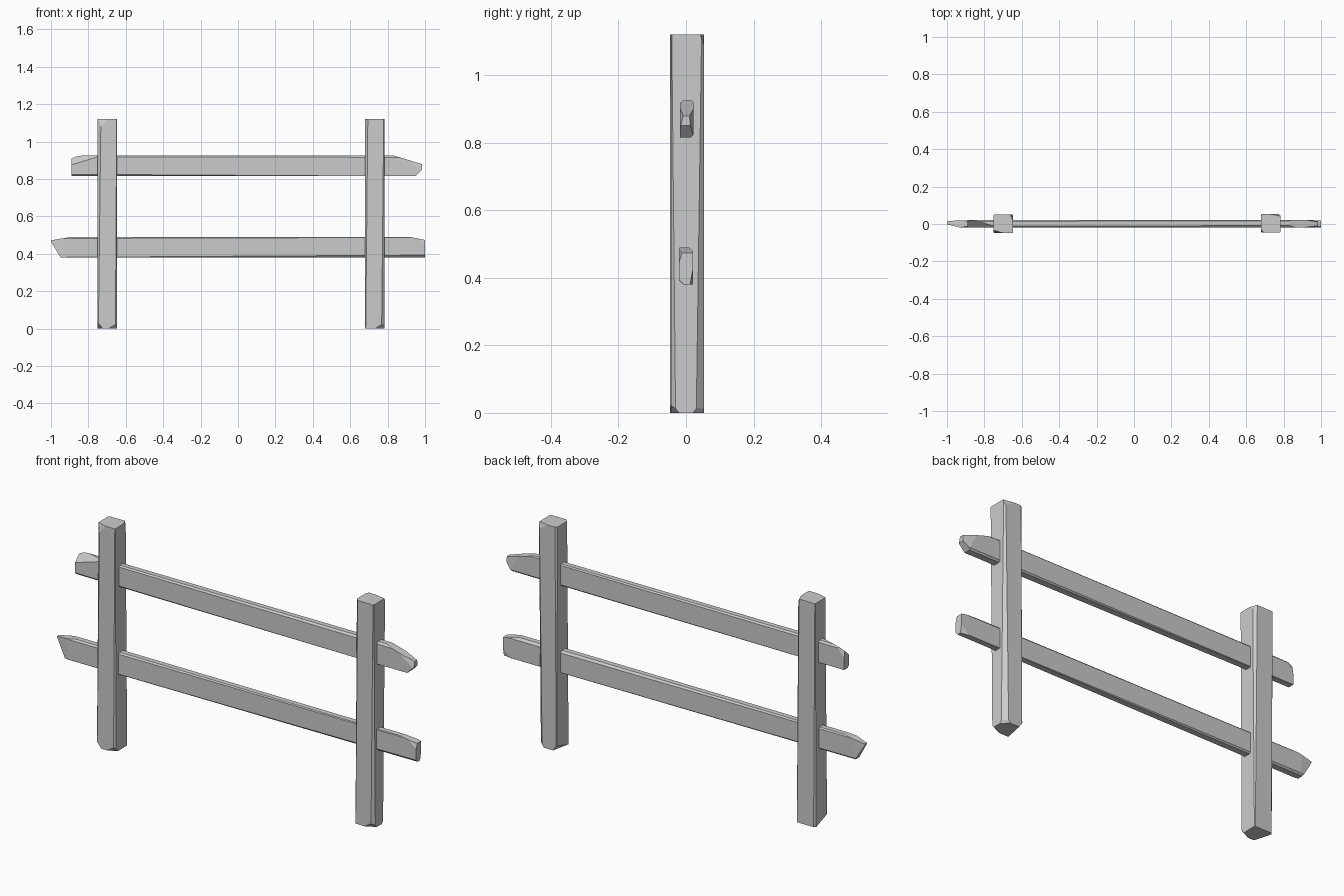
import bpy, bmesh
from mathutils import Vector


def hewn_beam(name, lo, hi, cuts):
    """Box between lo and hi; each cut (nx, ny, nz, depth) planes off the corner or edge facing n."""
    lo, hi = Vector(lo), Vector(hi)
    centre, half = (lo + hi) / 2, (hi - lo) / 2
    bm = bmesh.new()
    bmesh.ops.create_cube(bm, size=2)
    bmesh.ops.scale(bm, vec=half, verts=bm.verts)
    for nx, ny, nz, depth in cuts:
        n = Vector((nx, ny, nz)).normalized()
        corner = Vector([h if c > 0 else -h if c < 0 else 0 for c, h in zip(n, half)])
        bmesh.ops.bisect_plane(bm, geom=bm.verts[:] + bm.edges[:] + bm.faces[:], dist=1e-6,
                               plane_co=corner - n * depth, plane_no=n, clear_outer=True)
        rim = [e for e in bm.edges if e.is_boundary]
        if rim:
            bmesh.ops.holes_fill(bm, edges=rim, sides=0)
    bmesh.ops.recalc_face_normals(bm, faces=bm.faces)
    mesh = bpy.data.meshes.new(name)
    bm.to_mesh(mesh)
    bm.free()
    obj = bpy.data.objects.new(name, mesh)
    obj.location = centre
    bpy.context.collection.objects.link(obj)
    return obj


# Upright posts: slightly uneven edge chamfers, worn feet and tops
hewn_beam("left_post", (-0.75, -0.048, 0), (-0.647, 0.05, 1.12), [
    (-1, -1, 0.012, 0.012), (1, -1, -0.006, 0.006), (1, 1, 0.01, 0.010), (-1, 1, -0.006, 0.006),
    (-0.3, -1, 0.25, 0.014), (1, 0.4, 0.5, 0.012),
    (-1, -0.3, -0.8, 0.02), (0.5, -1, -0.8, 0.016),
])
hewn_beam("right_post", (0.68, -0.045, 0), (0.782, 0.053, 1.12), [
    (-1, -1, 0.010, 0.010), (1, -1, -0.010, 0.010), (1, 1, -0.014, 0.016), (-1, 1, 0.006, 0.006),
    (0.2, 1, 0.3, 0.010),
    (0.5, -1, -0.8, 0.018), (-1, 0.2, -0.7, 0.015), (1, 1, -0.8, 0.02),
])

# Horizontal rails passing through the posts, with axe-cut ends
hewn_beam("upper_rail", (-0.89, -0.018, 0.815), (0.985, 0.022, 0.925), [
    (0.002, -1, 1, 0.007), (-0.002, 1, 1, 0.006), (-0.006, -1, -1, 0.007), (0.004, 1, -1, 0.006),
    (-0.3, -1, 1, 0.034), (-0.25, 1, 0.2, 0.010),
    (0.3, 0, 1, 0.044), (1, 0, -1, 0.025), (0.2, -1, 0.25, 0.020), (0.2, 1, 0.1, 0.016),
])
hewn_beam("lower_rail", (-1, -0.02, 0.38), (1, 0.02, 0.49), [
    (-0.003, -1, 1, 0.006), (0.003, 1, 1, 0.008), (0.006, -1, -1, 0.009), (-0.004, 1, -1, 0.006),
    (-1, 0, -0.6, 0.044), (-0.17, 0, 1, 0.018), (-0.25, -1, 0, 0.018), (-0.1, 1, 0, 0.006),
    (0.2, 0, 1, 0.016), (0.25, -1, 0.3, 0.012), (0.2, 1, -0.2, 0.008),
])
